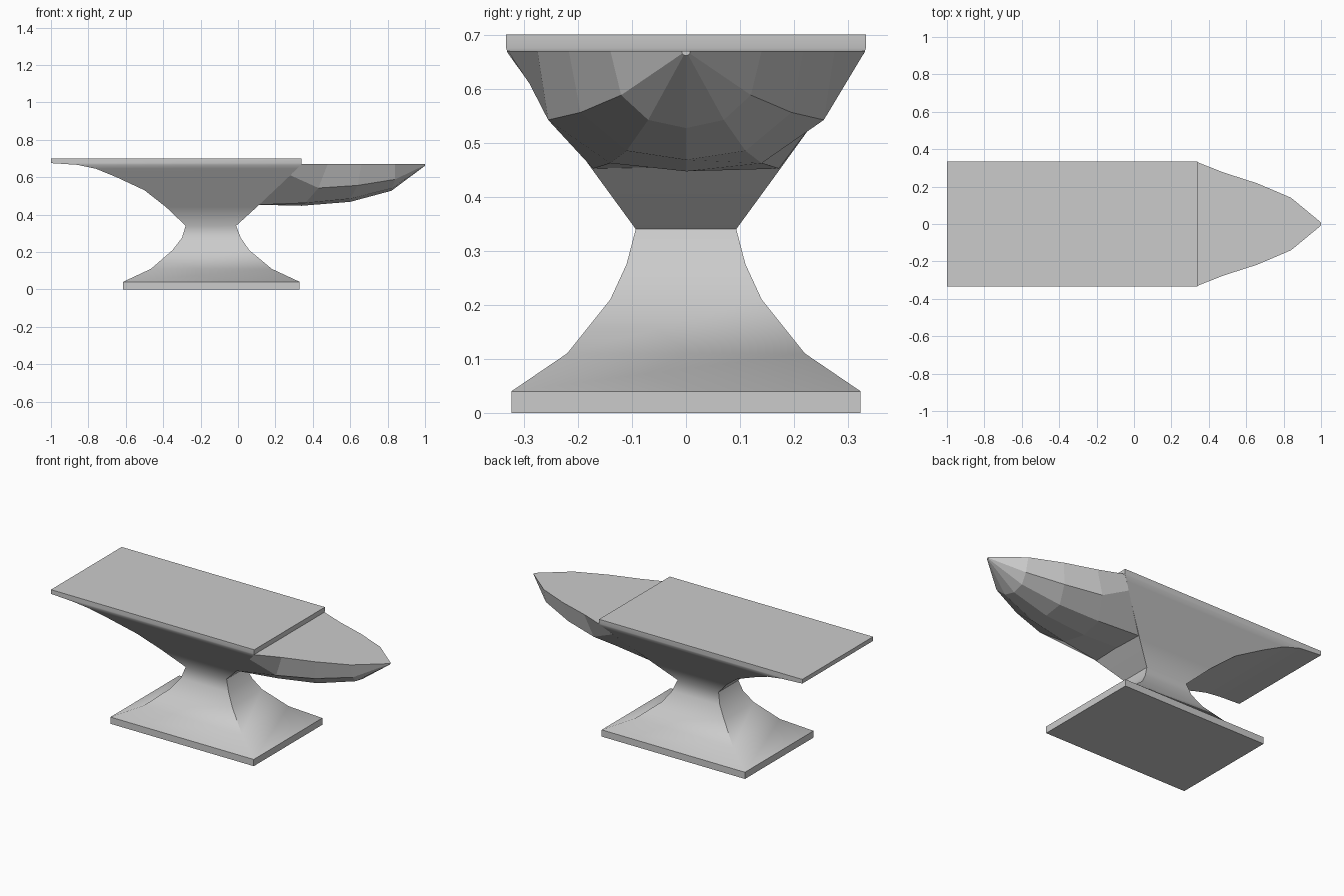
import bpy, bmesh, math

if "Cube" in bpy.data.objects:
    bpy.data.objects.remove(bpy.data.objects["Cube"])


def make_object(name, bm):
    bmesh.ops.recalc_face_normals(bm, faces=bm.faces)
    mesh = bpy.data.meshes.new(name)
    bm.to_mesh(mesh)
    bm.free()
    obj = bpy.data.objects.new(name, mesh)
    bpy.context.collection.objects.link(obj)
    return obj


def loft(name, rings, closed=True):
    """Skin a list of equal-length point rings and cap both ends."""
    bm = bmesh.new()
    loops = [[bm.verts.new(p) for p in ring] for ring in rings]
    n = len(rings[0])
    for a, b in zip(loops, loops[1:]):
        for i in range(n if closed else n - 1):
            j = (i + 1) % n
            bm.faces.new((a[i], a[j], b[j], b[i]))
    bm.faces.new(loops[0])
    bm.faces.new(loops[-1])
    if not closed:
        # single flat deck joining both rims
        bm.faces.new([l[0] for l in loops] + [l[-1] for l in reversed(loops)])
    return make_object(name, bm)


# Anvil body: rectangular sections (z, left x, right x, half width)
sections = [
    (0.00, -0.615, 0.33, 0.323), (0.04, -0.615, 0.33, 0.323),
    (0.11, -0.465, 0.18, 0.22), (0.21, -0.35, 0.06, 0.14),
    (0.275, -0.30, 0.015, 0.11), (0.34, -0.28, -0.01, 0.093),
    (0.44, -0.385, 0.10, 0.166), (0.53, -0.50, 0.195, 0.231),
    (0.60, -0.65, 0.27, 0.282), (0.645, -0.76, 0.315, 0.315),
    (0.666, -0.86, 0.337, 0.330), (0.675, -1.0, 0.34, 0.333),
    (0.70, -1.0, 0.34, 0.333),
]
body = loft("anvil_body", [
    [(l, -w, z), (r, -w, z), (r, w, z), (l, w, z)] for z, l, r, w in sections])
bpy.context.view_layer.objects.active = body
body.select_set(True)
bpy.ops.object.shade_smooth_by_angle(angle=math.radians(55))

# Horn: half sections from the rim down to the keel, mirrored across y
half_sections = [
    [(0.335, 0.332, 0.67), (0.28, 0.29, 0.61), (0.11, 0.172, 0.452), (0.10, 0, 0.455)],
    [(0.48, 0.275, 0.67), (0.43, 0.255, 0.542), (0.36, 0.14, 0.462), (0.34, 0, 0.447)],
    [(0.66, 0.217, 0.67), (0.64, 0.195, 0.556), (0.60, 0.11, 0.485), (0.60, 0, 0.468)],
    [(0.84, 0.14, 0.67), (0.84, 0.12, 0.588), (0.825, 0.07, 0.542), (0.82, 0, 0.527)],
    [(1.0, 0.008, 0.67), (1.0, 0.007, 0.665), (1.0, 0.004, 0.662), (1.0, 0, 0.661)],
]
loft("horn", [
    h + [(x, -y, z) for x, y, z in reversed(h[:-1])] for h in half_sections], closed=False)
